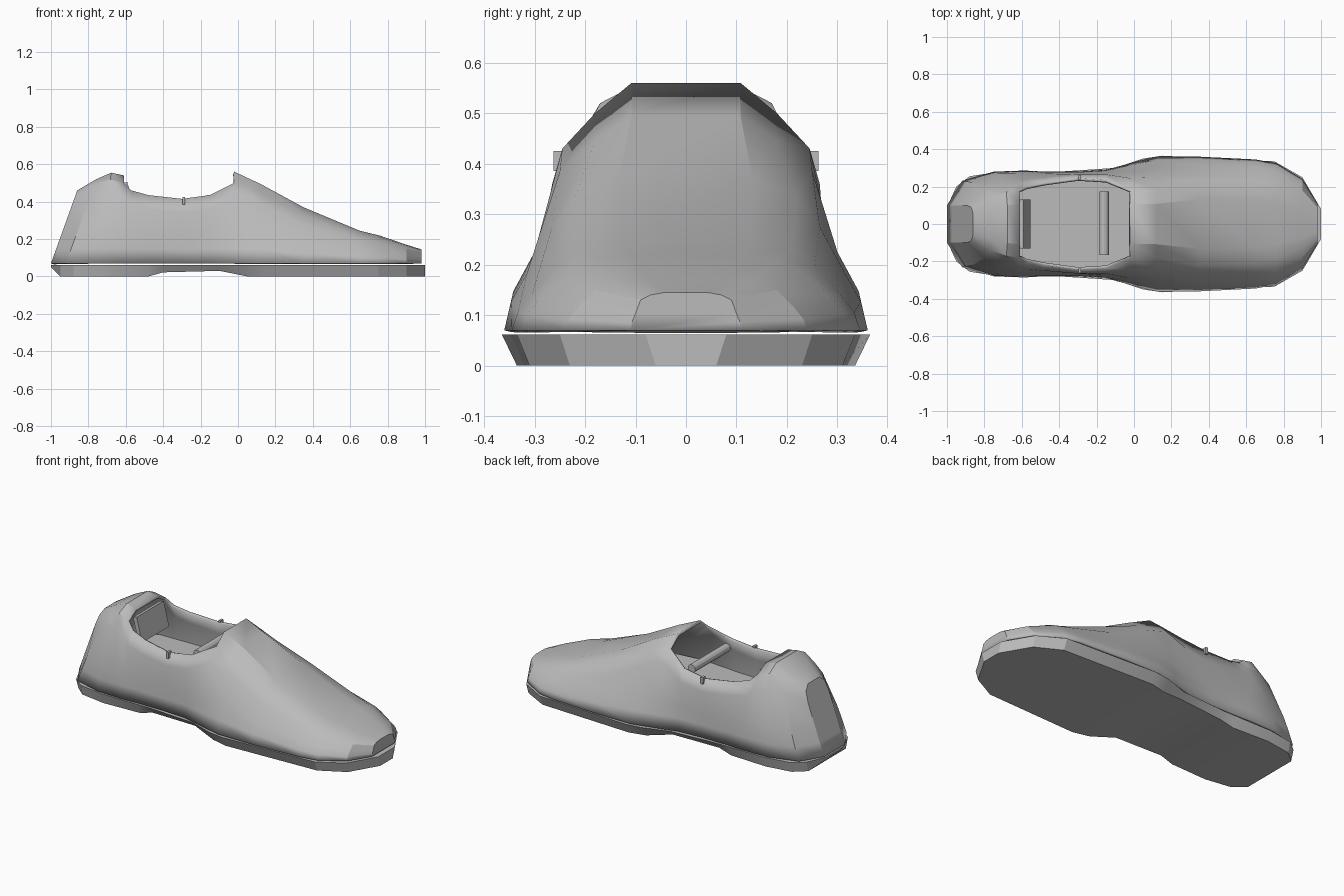
import bpy, bmesh, math
from mathutils import Matrix

cube = bpy.data.objects.get("Cube")
if cube:
    bpy.data.objects.remove(cube, do_unlink=True)

grey = bpy.data.materials.new("plain grey")
grey.use_nodes = True
grey.diffuse_color = (0.5, 0.5, 0.5, 1)
grey.node_tree.nodes["Principled BSDF"].inputs["Base Color"].default_value = grey.diffuse_color


def finish(name, bm, angle=25):
    """Turn a bmesh into a grey object with smooth shading and crisp edges."""
    bmesh.ops.recalc_face_normals(bm, faces=bm.faces)
    mesh = bpy.data.meshes.new(name)
    bm.to_mesh(mesh)
    bm.free()
    mesh.materials.append(grey)
    obj = bpy.data.objects.new(name, mesh)
    bpy.context.collection.objects.link(obj)
    bpy.ops.object.select_all(action="DESELECT")
    obj.select_set(True)
    bpy.context.view_layer.objects.active = obj
    bpy.ops.object.shade_smooth_by_angle(angle=math.radians(angle))
    return obj


def loft(rings, closed=False, keep=lambda ring, side: True):
    """Join equal rings of points with quads and cap both ends."""
    bm = bmesh.new()
    rows = [[bm.verts.new(p) for p in ring] for ring in rings]
    count = len(rows[0])
    for i, (a, b) in enumerate(zip(rows, rows[1:])):
        for j in range(count if closed else count - 1):
            k = (j + 1) % count
            if keep(i, j):
                bm.faces.new((a[j], a[k], b[k], b[j]))
    for row in (rows[0], rows[-1]):
        bm.faces.new(row)
    return bm


def mirrored(half):
    """Complete a half section across the middle plane."""
    return half + [(x, -y, z) for x, y, z in reversed(half)]


def upper_section(x, lean, foot, waist, shoulder, shoulder_z, rim, rim_z, top_z):
    low = 0.07
    waist_z = min(0.225, low + 0.55 * (shoulder_z - low))
    points = [(foot, low), (0.7 * foot + 0.3 * waist, (low + waist_z) / 2),
              (waist, waist_z), (shoulder, shoulder_z),
              (rim, rim_z), (0.6 * rim, top_z)]
    return mirrored([(x + lean * (z - low), y, z) for y, z in points])


# Upper: heel counter, open collar, then vamp and toe
heel = [(-1, .36, .1, .1, .1, .37, .09, .43, .46),
        (-.92, .36, .23, .22, .18, .42, .14, .49, .52),
        (-.75, .15, .28, .27, .21, .44, .17, .52, .555),
        (-.61, 0, .285, .27, .23, .42, .18, .5, .54)]
collar = [(-.57, 0, .285, .27, .24, .38, .2, .46, .46),
          (-.48, 0, .28, .27, .25, .36, .22, .435, .44),
          (-.3, 0, .28, .27, .265, .34, .245, .415, .42),
          (-.15, 0, .29, .275, .265, .36, .235, .435, .44)]
vamp = [(-.02, 0, .325, .29, .245, .43, .18, .5, .56),
        (.12, 0, .36, .3, .25, .385, .18, .445, .495),
        (.35, 0, .36, .315, .265, .275, .22, .335, .37),
        (.65, 0, .345, .305, .255, .2, .21, .23, .245),
        (.76, 0, .325, .29, .235, .185, .18, .21, .218),
        (.9, 0, .24, .215, .18, .15, .13, .165, .17),
        (.98, 0, .11, .1, .09, .13, .07, .14, .145)]
first, last = len(heel) - 1, len(heel) + len(collar) - 1
upper = finish("upper", loft(
    [upper_section(*s) for s in heel + collar + vamp],
    keep=lambda ring, side: not (first <= ring <= last and 4 <= side <= 6)))
shell = upper.modifiers.new("thickness", "SOLIDIFY")
shell.thickness = 0.015
shell.offset = -1

# Outsole with a raised arch
sole = [(-1, .09, .05, .05), (-.95, .2, .18, 0), (-.88, .255, .24, 0),
        (-.72, .28, .265, 0), (-.48, .28, .255, 0), (-.4, .28, .25, .022),
        (-.1, .3, .27, .03), (.05, .35, .31, 0), (.15, .365, .335, 0),
        (.75, .335, .31, 0), (.9, .25, .23, 0), (1, .08, .06, 0)]
finish("outsole", loft([mirrored([(x, wide, .062), (x, narrow, low)])
                        for x, wide, narrow, low in sole], closed=True), 20)

# Insole: flat board inside the upper
board = [(-.92, .1), (-.85, .2), (-.7, .25), (-.2, .26), (.1, .28), (.45, .24), (.6, .15)]
finish("insole", loft([mirrored([(x, w, .225), (x, w, .21)]) for x, w in board], closed=True))

# Bar across the throat
bm = bmesh.new()
bmesh.ops.create_cone(bm, cap_ends=True, segments=12, radius1=.025, radius2=.025, depth=.34,
                      matrix=Matrix.Translation((-.16, .005, .41)) @ Matrix.Rotation(math.pi / 2, 4, "X"))
finish("throat_bar", bm)


def block(name, centre, size, tilt=0):
    bm = bmesh.new()
    bmesh.ops.create_cube(bm, size=1, matrix=Matrix.Translation(centre)
                          @ Matrix.Rotation(tilt, 4, "Y") @ Matrix.Diagonal((*size, 1)))
    return finish(name, bm)


# Heel pad and the small seam tabs on both collar edges
block("heel_pad", (-.585, 0, .43), (.025, .26, .15), -.25)
for side, label in ((1, "back"), (-1, "front")):
    block(label + "_collar_tab", (-.29, side * .25, .405), (.015, .025, .04))
